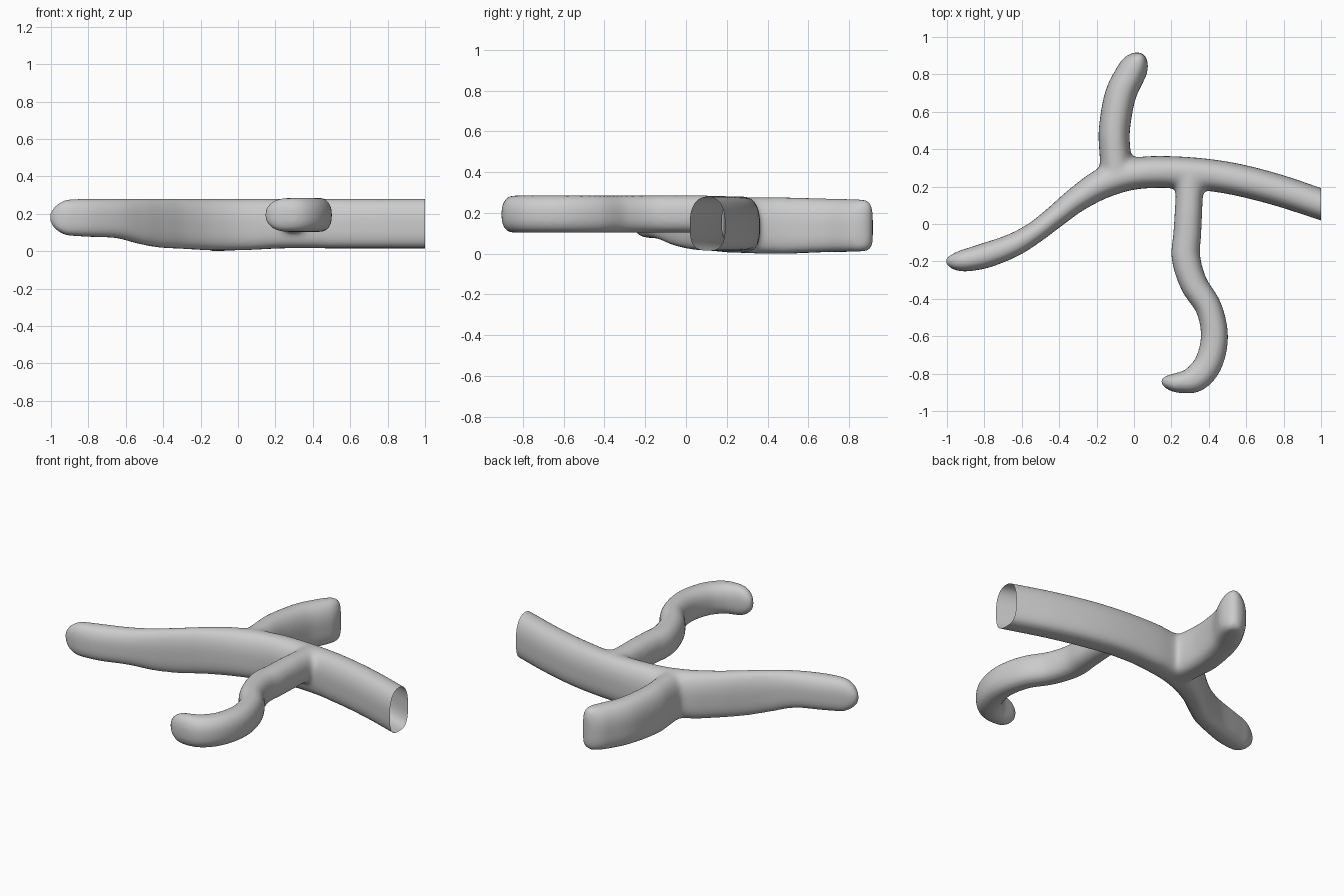
import bpy, bmesh, math
from mathutils import Vector

if "Cube" in bpy.data.objects:
    bpy.data.objects.remove(bpy.data.objects["Cube"])

SIDES = 40

def spline(pts, steps=14):
    """Catmull-Rom through rows of x, y, half width, low z, high z."""
    p = [Vector(r) for r in pts]
    p = [2 * p[0] - p[1]] + p + [2 * p[-1] - p[-2]]
    out = []
    for i in range(1, len(p) - 2):
        a, b, c, d = p[i - 1:i + 3]
        for k in range(steps):
            t = k / steps
            out.append(0.5 * (2 * b + (c - a) * t + (2 * a - 5 * b + 4 * c - d) * t * t
                              + (3 * b - a - 3 * c + d) * t ** 3))
    out.append(p[-2])
    return out

def sgnpow(v, e):
    return math.copysign(abs(v) ** e, v)

def add_tube(bm, pts, cap, zpow, low_exp, blunt=2.0):
    """Closed tube with a rounded tip; the section is squarer below than above."""
    rows = spline(pts)
    # finer rows near the tip so that it rounds off well
    a, b = rows[-2], rows[-1]
    rows = rows[:-1] + [a.lerp(b, k / 6) for k in range(1, 7)]
    dist = [0.0]
    for q, r in zip(rows, rows[1:]):
        dist.append(dist[-1] + (r - q).to_2d().length)
    rings = []
    for i, r in enumerate(rows):
        q, s = rows[max(i - 1, 0)], rows[min(i + 1, len(rows) - 1)]
        n = Vector((-(s[1] - q[1]), s[0] - q[0])).normalized()
        u = max(0.0, 1 - (dist[-1] - dist[i]) / cap) if cap else 0.0
        fw = max(0.03, (1 - u ** blunt) ** (1 / blunt))
        fz = max(0.03, (1 - u ** zpow) ** (1 / zpow))
        zc, h = (r[3] + r[4]) / 2, (r[4] - r[3]) / 2
        ring = []
        for k in range(SIDES):
            t = 2 * math.pi * k / SIDES
            e = 2 / (2.3 if math.sin(t) > 0 else low_exp)
            w = r[2] * fw * sgnpow(math.cos(t), e)
            ring.append(bm.verts.new((r[0] + n.x * w, r[1] + n.y * w,
                                      zc + h * fz * sgnpow(math.sin(t), e))))
        rings.append(ring)
    for A, B in zip(rings, rings[1:]):
        for k in range(SIDES):
            j = (k + 1) % SIDES
            bm.faces.new((A[k], A[j], B[j], B[k]))
    bm.faces.new(rings[0][::-1])
    bm.faces.new(rings[-1])

bm = bmesh.new()
# main trunk: past the open right end, to the left tip
add_tube(bm, [(1.10, .07, .082, .02, .285), (1, .105, .082, .02, .285), (.75, .187, .084, .02, .285),
              (.5, .247, .085, .02, .285), (.25, .275, .085, .02, .285), (.02, .272, .085, .01, .285),
              (-.15, .225, .082, .01, .285), (-.3, .135, .068, .018, .285), (-.42, .04, .06, .025, .285),
              (-.53, -.045, .058, .045, .285), (-.65, -.115, .063, .075, .285),
              (-.8, -.17, .067, .082, .285), (-.92, -.197, .058, .09, .28),
              (-1.006, -.2, .05, .1, .27)], .11, 2, 3.2)
# back branch
add_tube(bm, [(-.09, .24, .085, .01, .28), (-.1, .36, .083, .005, .283), (-.105, .5, .083, .005, .28),
              (-.075, .68, .083, .012, .275), (-.02, .8, .08, .014, .272),
              (.045, .91, .07, .018, .268)], .1, 5, 3.6)
# front branch
add_tube(bm, [(.3, .26, .075, .105, .287), (.293, .1, .073, .108, .29), (.285, -.05, .074, .108, .29),
              (.278, -.18, .076, .108, .29), (.32, -.32, .073, .108, .29), (.4, -.45, .07, .108, .29),
              (.43, -.6, .072, .108, .29), (.4, -.74, .074, .108, .29), (.33, -.825, .072, .108, .29),
              (.24, -.848, .055, .11, .287), (.145, -.84, .045, .12, .278)], .1, 2.2, 2.5)
bmesh.ops.recalc_face_normals(bm, faces=bm.faces)
mesh = bpy.data.meshes.new("branching_tube")
bm.to_mesh(mesh)
bm.free()
tube = bpy.data.objects.new("branching_tube", mesh)
bpy.context.collection.objects.link(tube)

def bake(obj):
    dg = bpy.context.evaluated_depsgraph_get()
    new = bpy.data.meshes.new_from_object(obj.evaluated_get(dg))
    obj.modifiers.clear()
    obj.data = new

# fuse the tubes into one skin
m = tube.modifiers.new("fuse", 'REMESH')
m.mode = 'VOXEL'
m.voxel_size = 0.011
bake(tube)

# blend the joints strongly, the rest only lightly
group = tube.vertex_groups.new(name="joints")
joints = [Vector((-.17, .34)), Vector((-.01, .37)), Vector((.22, .18)), Vector((.37, .18))]
for v in tube.data.vertices:
    d = min((v.co.to_2d() - j).length for j in joints)
    if d < .12:
        group.add([v.index], min(1, (0.12 - d) / .06), 'REPLACE')
s = tube.modifiers.new("blend", 'SMOOTH')
s.factor, s.iterations, s.vertex_group = 0.5, 30, "joints"
s = tube.modifiers.new("polish", 'SMOOTH')
s.factor, s.iterations = 0.5, 5
bake(tube)

# cut the right end open
bm = bmesh.new()
bm.from_mesh(tube.data)
bmesh.ops.bisect_plane(bm, geom=bm.verts[:] + bm.edges[:] + bm.faces[:],
                       plane_co=(1, 0, 0), plane_no=(1, 0, 0), clear_outer=True)
low = min(v.co.z for v in bm.verts)
for v in bm.verts:
    v.co.z -= low
for f in bm.faces:
    f.smooth = True
bm.to_mesh(tube.data)
bm.free()

grey = bpy.data.materials.new("plain grey")
grey.diffuse_color = (0.6, 0.6, 0.6, 1)
grey.use_nodes = True
grey.node_tree.nodes["Principled BSDF"].inputs["Base Color"].default_value = grey.diffuse_color
tube.data.materials.clear()
tube.data.materials.append(grey)
